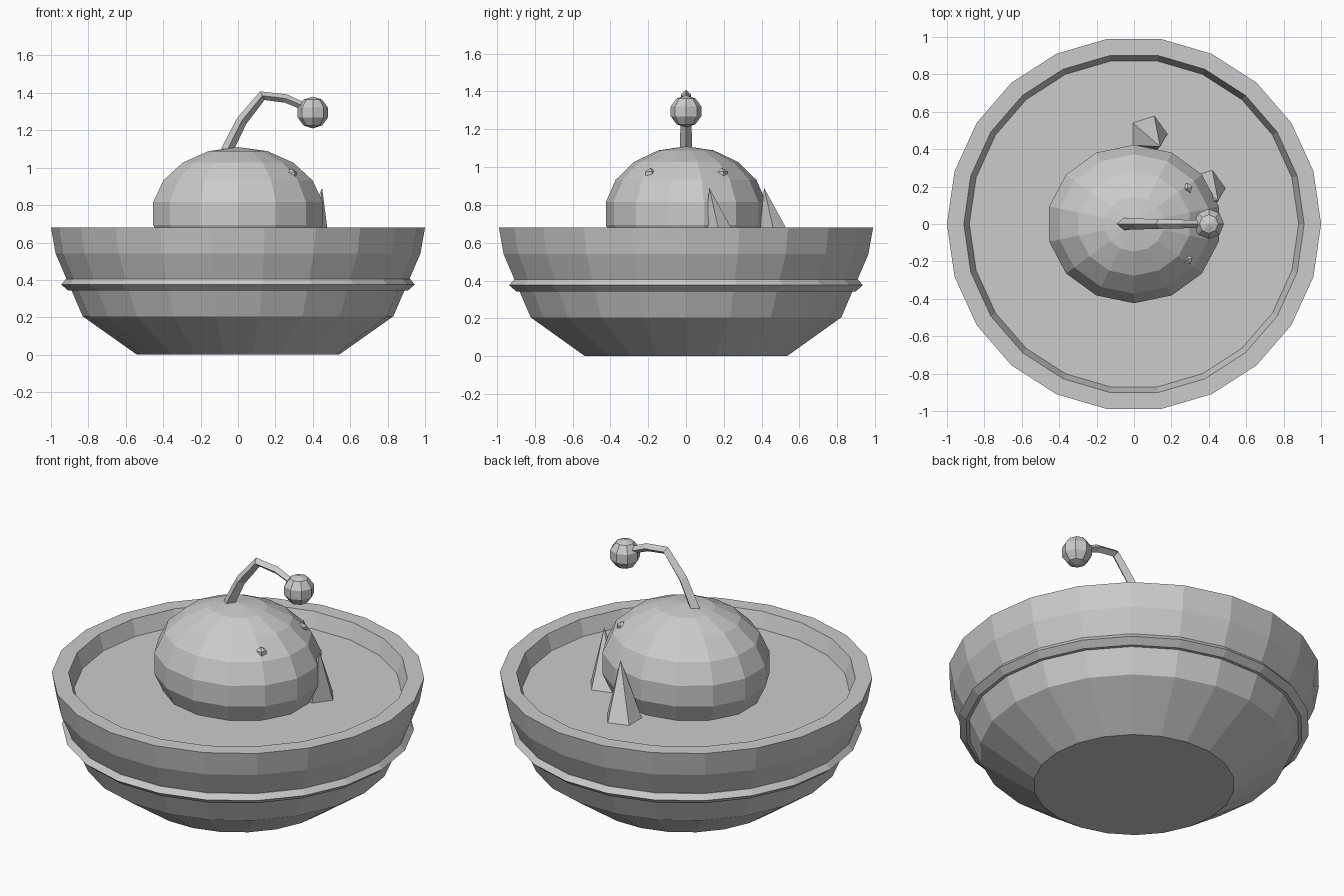
import bpy, bmesh
from math import cos, sin, tau
from mathutils import Matrix, Vector

if "Cube" in bpy.data.objects:
    bpy.data.objects.remove(bpy.data.objects["Cube"], do_unlink=True)

grey = bpy.data.materials.new("plain grey")
grey.use_nodes = True
COLOUR = (0.6, 0.6, 0.6, 1)
grey.diffuse_color = COLOUR
grey.node_tree.nodes["Principled BSDF"].inputs["Base Color"].default_value = COLOUR


def finish(name, bm):
    bmesh.ops.recalc_face_normals(bm, faces=bm.faces)
    mesh = bpy.data.meshes.new(name)
    bm.to_mesh(mesh)
    bm.free()
    mesh.materials.append(grey)
    obj = bpy.data.objects.new(name, mesh)
    bpy.context.collection.objects.link(obj)
    return obj


def lathe(name, profile, sides, closed=False):
    """Turn (radius, height) points around z; cap the ends or join them."""
    bm = bmesh.new()
    rings = [[bm.verts.new((r * cos(tau * i / sides), r * sin(tau * i / sides), z))
              for i in range(sides)] for r, z in profile]
    pairs = list(zip(rings, rings[1:]))
    if closed:
        pairs.append((rings[-1], rings[0]))
    else:
        bm.faces.new(rings[0])
        bm.faces.new(rings[-1])
    for a, b in pairs:
        for i in range(sides):
            j = (i + 1) % sides
            bm.faces.new((a[i], a[j], b[j], b[i]))
    return finish(name, bm)


def ball(name, centre, size, segments, rings, turn=0):
    bm = bmesh.new()
    bmesh.ops.create_uvsphere(bm, u_segments=segments, v_segments=rings, radius=1)
    bmesh.ops.transform(bm, verts=bm.verts, matrix=Matrix.Translation(centre)
                        @ Matrix.Diagonal((*size, 1)) @ Matrix.Rotation(turn, 4, "Z"))
    return finish(name, bm)


def spike(name, x, y):
    """Five-sided spike whose tip leans away from its base."""
    bm = bmesh.new()
    base = [bm.verts.new((x + 0.105 * cos(tau * i / 5), y + 0.105 * sin(tau * i / 5), 0.58))
            for i in range(5)]
    tip = bm.verts.new((x + 0.065, y - 0.07, 0.89))
    bm.faces.new(base)
    for i in range(5):
        bm.faces.new((base[i], base[(i + 1) % 5], tip))
    return finish(name, bm)


# Bowl with a recessed floor, and the ridge around it
lathe("bowl", [(0.54, 0), (0.83, 0.205), (0.975, 0.54), (1, 0.68),
               (0.91, 0.68), (0.88, 0.59)], 22)
lathe("bowl_ridge", [(0.86, 0.343), (0.908, 0.343), (0.945, 0.375),
                     (0.92, 0.405), (0.88, 0.405)], 22, closed=True)

# Domed body and its eyes
ball("body", (0, 0, 0.755), (0.472, 0.43, 0.355), 14, 9)
for side, y in (("left", 0.19), ("right", -0.19)):
    ball(side + "_eye", (0.285, y, 0.96), (0.034, 0.034, 0.036), 5, 3)

# Spikes beside the body
spike("back_spike", 0.075, 0.483)
spike("side_spike", 0.385, 0.193)

# Stalk: a tapering square tube swept along a bent path, with mitred joints
path = [Vector((x, 0, z)) for x, z in
        ((-0.08, 1.04), (-0.05, 1.11), (0.02, 1.25), (0.13, 1.385), (0.255, 1.37), (0.36, 1.325))]
bm = bmesh.new()
rings = []
for i, p in enumerate(path):
    along = (path[min(i + 1, len(path) - 1)] - path[max(i - 1, 0)]).normalized()
    up = Vector((-along.z, 0, along.x))
    r = 0.035 - 0.003 * i
    rings.append([bm.verts.new(p + d * r) for d in (up, Vector((0, 1, 0)), -up, Vector((0, -1, 0)))])
for a, b in zip(rings, rings[1:]):
    for i in range(4):
        bm.faces.new((a[i], a[(i + 1) % 4], b[(i + 1) % 4], b[i]))
bm.faces.new(rings[0])
bm.faces.new(rings[-1])
finish("stalk", bm)

# Ball on the end of the stalk
ball("stalk_ball", (0.4, 0, 1.295), (0.085, 0.085, 0.085), 8, 5)
